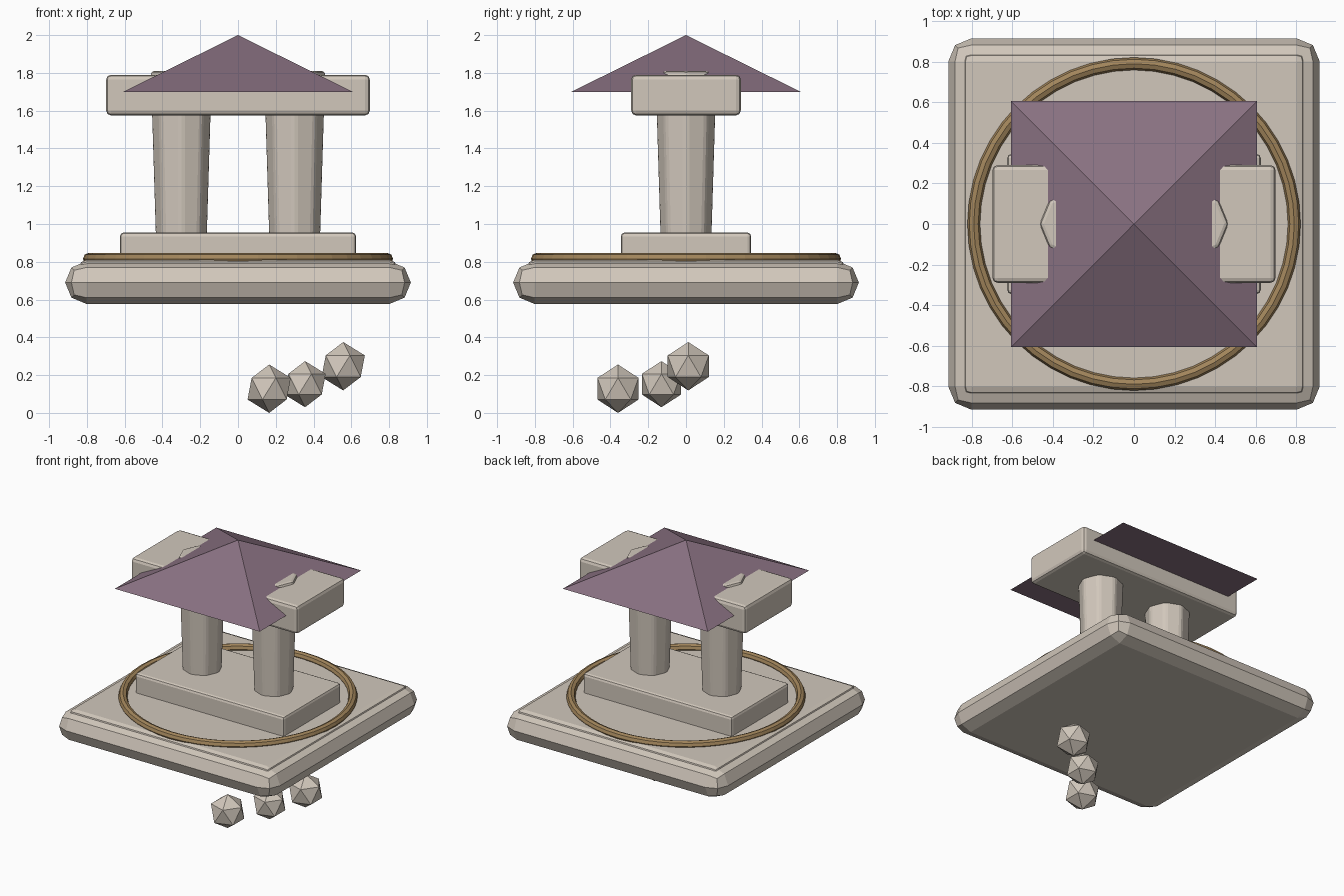
import bpy
import math

cube = bpy.data.objects.get("Cube")
if cube:
    bpy.data.objects.remove(cube, do_unlink=True)


def material(name, rgb):
    mat = bpy.data.materials.new(name)
    mat.use_nodes = True
    mat.diffuse_color = (*rgb, 1)
    bsdf = next(n for n in mat.node_tree.nodes if n.type == "BSDF_PRINCIPLED")
    bsdf.inputs["Base Color"].default_value = (*rgb, 1)
    return mat


STONE = material("pale stone", (0.64, 0.575, 0.50))
PURPLE = material("dusty purple", (0.25, 0.165, 0.22))
BRONZE = material("bronze", (0.36, 0.235, 0.105))


def finish(name, mat, bevel=0):
    obj = bpy.context.object
    obj.name = name
    obj.data.materials.append(mat)
    if bevel:
        mod = obj.modifiers.new("Bevel", "BEVEL")
        mod.width = bevel
        mod.segments = 2
        mod.limit_method = "ANGLE"
        mod.angle_limit = math.radians(30)
    return obj


def block(name, half_x, half_y, z0, z1, bevel):
    bpy.ops.mesh.primitive_cube_add(size=2, location=(0, 0, (z0 + z1) / 2))
    obj = bpy.context.object
    obj.scale = (half_x, half_y, (z1 - z0) / 2)
    bpy.ops.object.transform_apply(location=False, rotation=False, scale=True)
    return finish(name, STONE, bevel)


# Floating base with a slightly raised floor
block("base_slab", 0.915, 0.915, 0.577, 0.803, 0.113)
block("floor_slab", 0.842, 0.842, 0.72, 0.81, 0.04)

# Plinth and lintel
block("plinth", 0.625, 0.345, 0.78, 0.955, 0.02)
block("lintel", 0.698, 0.29, 1.575, 1.79, 0.025)

# Two octagonal columns, widening upward through the lintel
for side, x in (("right", -0.3), ("left", 0.3)):
    z0, z1 = 0.9, 1.81
    bpy.ops.mesh.primitive_cone_add(vertices=8, radius1=0.138, radius2=0.166,
                                    depth=z1 - z0, location=(x, 0, (z0 + z1) / 2))
    finish(side + "_column", STONE, 0.02)

# Pyramid roof
bpy.ops.mesh.primitive_cone_add(vertices=4, radius1=0.607 * math.sqrt(2), radius2=0,
                                depth=0.3, location=(0, 0, 1.85),
                                rotation=(0, 0, math.pi / 4))
finish("roof", PURPLE)

# Ring lying on the floor
bpy.ops.mesh.primitive_torus_add(major_radius=0.79, minor_radius=0.031,
                                 major_segments=48, minor_segments=8,
                                 location=(0, 0, 0.816))
finish("floor_ring", BRONZE)

# Loose rocks hovering below the base
rocks = [(0.165, -0.36, 0.128, 0.128),
         (0.355, -0.13, 0.152, 0.122),
         (0.557, 0.012, 0.247, 0.128)]
for i, (x, y, z, r) in enumerate(rocks, 1):
    bpy.ops.mesh.primitive_ico_sphere_add(subdivisions=1, radius=r, location=(x, y, z))
    finish(f"rock_{i}", STONE)
